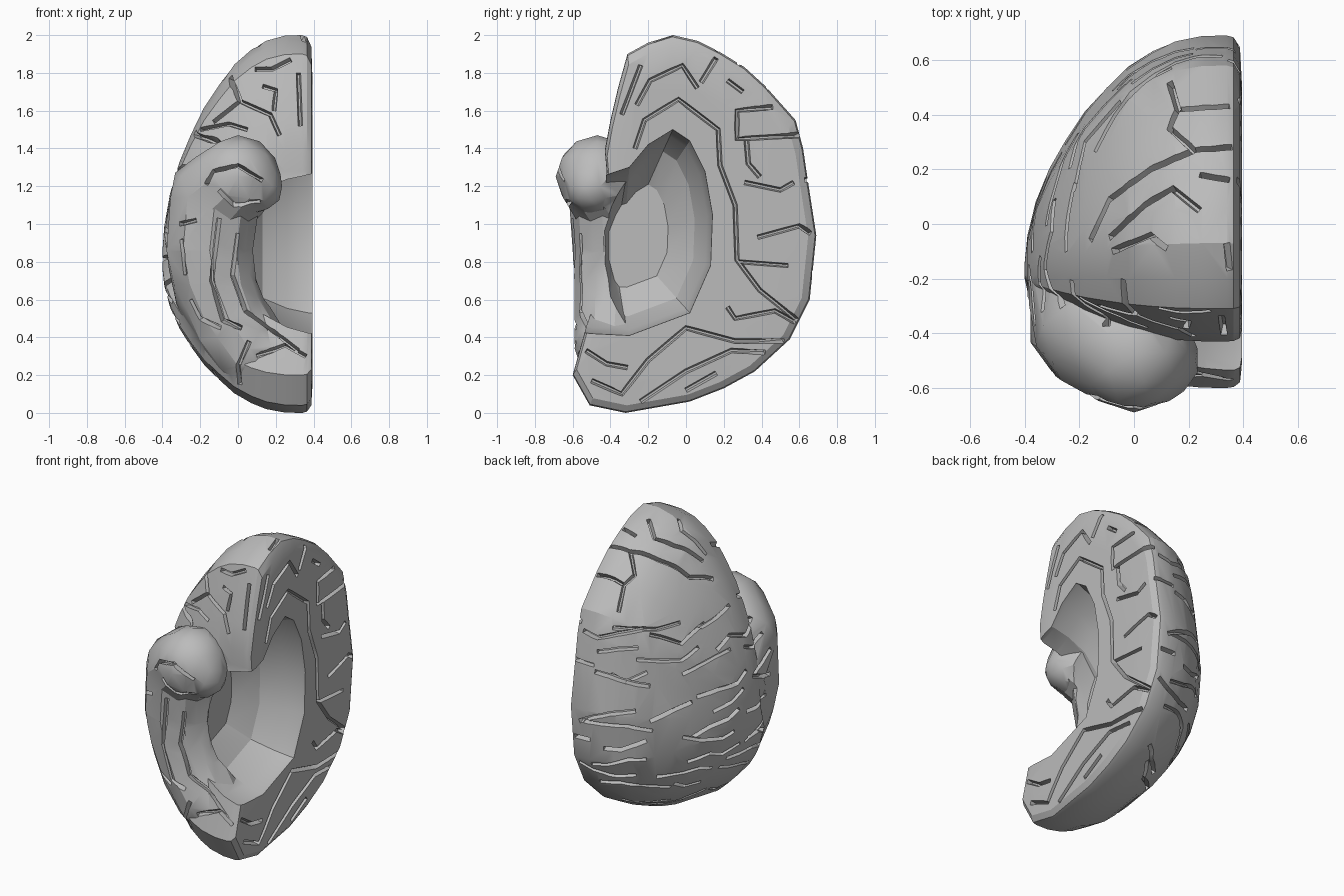
import bpy, bmesh, math, random
from mathutils import Vector
from mathutils.bvhtree import BVHTree

random.seed(4)
scene = bpy.context.scene
if "Cube" in bpy.data.objects:
    bpy.data.objects.remove(bpy.data.objects["Cube"], do_unlink=True)

# One plain grey for the whole model
grey = bpy.data.materials.new("plain grey")
grey.use_nodes = True
colour = (0.5, 0.5, 0.5, 1)
grey.diffuse_color = colour
for node in grey.node_tree.nodes:
    if node.type == 'BSDF_PRINCIPLED':
        node.inputs["Base Color"].default_value = colour


def add_loft(bm, rings):
    """Skin a list of equal-length rings and cap both ends."""
    loops = [[bm.verts.new(point) for point in ring] for ring in rings]
    faces = []
    count = len(loops[0])
    for low, high in zip(loops, loops[1:]):
        for i in range(count):
            j = (i + 1) % count
            faces.append(bm.faces.new((low[i], low[j], high[j], high[i])))
    faces.append(bm.faces.new(loops[0][::-1]))
    faces.append(bm.faces.new(loops[-1]))
    bmesh.ops.recalc_face_normals(bm, faces=faces)


def finish(name, bm):
    mesh = bpy.data.meshes.new(name)
    bm.to_mesh(mesh)
    bm.free()
    obj = bpy.data.objects.new(name, mesh)
    scene.collection.objects.link(obj)
    return obj


def combine(body, tool, operation):
    """Apply one boolean to the body and drop the tool."""
    tool.hide_render = True
    modifier = body.modifiers.new(operation.lower(), 'BOOLEAN')
    modifier.operation = operation
    modifier.solver = 'EXACT'
    modifier.use_self = True
    modifier.object = tool
    graph = bpy.context.evaluated_depsgraph_get()
    graph.update()
    result = bpy.data.meshes.new_from_object(body.evaluated_get(graph))
    body.modifiers.clear()
    if len(result.polygons) > 20:
        body.data = result
    bpy.data.objects.remove(tool, do_unlink=True)


def scaled_loft(name, outline, centre, steps):
    """Loft a side outline through (x, scale) steps about a centre."""
    cy, cz = centre
    bm = bmesh.new()
    add_loft(bm, [[(x, cy + (y - cy) * s, cz + (z - cz) * s) for y, z in outline] for x, s in steps])
    return finish(name, bm)


# Hemisphere dome with a gently bevelled inner side
dome_outline = [
    (-.43, 1.39), (-.40, 1.55), (-.36, 1.72), (-.31, 1.9), (-.2, 1.96), (-.07, 2), (.06, 1.97),
    (.18, 1.91), (.31, 1.83), (.42, 1.73), (.58, 1.55), (.62, 1.4), (.645, 1.23), (.69, .94),
    (.655, .6), (.55, .39), (.365, .22), (.2, .13), (.02, .06), (-.32, 0), (-.51, .04),
    (-.6, .2), (-.53, .45), (-.47, .7), (-.45, 1), (-.42, 1.28)]
dome_steps = [(.395, .8), (.388, .95), (.365, .992), (.34, 1), (.25, .998), (.15, .975), (.07, .935),
              (-.02, .87), (-.1, .78), (-.18, .68), (-.25, .56), (-.31, .44), (-.36, .3),
              (-.39, .16), (-.4, .05)]
brain = scaled_loft("brain_hemisphere", dome_outline, (-.18, .8), dome_steps)

# Bowl-shaped hollow in the inner side, open to the front
hollow_back = [(-.3, 1.3), (-.2, 1.42), (-.07, 1.5), (.02, 1.44), (.1, 1.28), (.14, 1.05),
               (.13, .78), (.02, .53), (-.3, .41)]
hollow_front = [(-.5, .42), (-.8, .45), (-.8, 1.2), (-.45, 1.25)]
hollow_centre = (-.33, .92)
hollow = scaled_loft("hollow_cutter", hollow_back + hollow_front, hollow_centre,
                     ((.6, 1), (.37, 1), (.26, .94), (.13, .8), (.02, .5)))
combine(brain, hollow, 'DIFFERENCE')


def ball_points(x, y, z, radius):
    ball = bmesh.new()
    bmesh.ops.create_icosphere(ball, subdivisions=2, radius=radius)
    points = [vert.co + Vector((x, y, z)) for vert in ball.verts]
    ball.free()
    return points


def rounded_link(first, second):
    """Stretch a skin over two balls."""
    bm = bmesh.new()
    for point in ball_points(*first) + ball_points(*second):
        bm.verts.new(point)
    bmesh.ops.convex_hull(bm, input=bm.verts)
    loose = [vert for vert in bm.verts if not vert.link_faces]
    bmesh.ops.delete(bm, geom=loose, context='VERTS')
    bmesh.ops.recalc_face_normals(bm, faces=bm.faces)
    return finish("side_lobe", bm)


# Side lobe: a chain of rounded links from its tip down the front
lobe_chain = [(.1, -.5, 1.2, .14), (0, -.47, 1.25, .22), (-.12, -.37, 1.14, .25),
              (-.15, -.36, .86, .24), (-.12, -.36, .68, .23), (-.05, -.37, .5, .22),
              (.06, -.38, .34, .21)]
side_swelling = [(-.12, -.37, 1.14, .25), (-.21, -.2, .95, .19), (-.12, -.36, .68, .23)]
links = list(zip(lobe_chain, lobe_chain[1:])) + list(zip(side_swelling, side_swelling[1:]))
lobe = rounded_link(*links[0])
for link in links[1:]:
    combine(lobe, rounded_link(*link), 'UNION')

# Scoop out the back of the lobe so it follows the hollow
lobe_front = [(-.41, .56), (-.46, .75), (-.46, .98), (-.4, 1.13)]
scoop = scaled_loft("lobe_scoop", hollow_back + lobe_front, hollow_centre,
                    ((.6, 1.02), (.37, 1.02), (.25, .97), (.12, .84), (0, .56)))
combine(lobe, scoop, 'DIFFERENCE')
combine(brain, lobe, 'UNION')

# Groove paths, drawn flat and then projected onto the body
inner_paths = [
    [(-.27, 1.4), (-.22, 1.55), (-.04, 1.66), (.17, 1.5), (.18, 1.31), (.26, 1.1), (.27, .81),
     (.39, .65), (.59, .49)],
    [(-.26, 1.63), (-.19, 1.76), (-.02, 1.84), (.06, 1.72)],
    [(-.34, 1.58), (-.24, 1.84)],
    [(.46, 1.62), (.27, 1.6), (.27, 1.45), (.6, 1.47)],
    [(.32, 1.44), (.33, 1.32), (.39, 1.25)],
    [(.31, 1.22), (.5, 1.18), (.57, 1.22)],
    [(.38, .93), (.6, .99), (.66, .95)],
    [(.28, .8), (.54, .78)],
    [(.22, .56), (.26, .5), (.47, .54), (.58, .48)],
    [(-.5, .17), (-.34, .1), (-.2, .28), (0, .45), (.26, .38), (.52, .38)],
    [(-.24, .06), (0, .22), (.24, .33), (.42, .32)],
    [(0, .12), (.16, .21)],
    [(-.53, .33), (-.42, .26), (-.31, .24)],
    [(.22, 1.76), (.3, 1.7)],
    [(.08, 1.75), (.16, 1.88)]]
front_paths = [
    [(-.2, 1.5), (-.05, 1.53), (.05, 1.5)],
    [(-.13, 1.54), (.01, 1.65), (.17, 1.58), (.22, 1.47)],
    [(.01, 1.65), (-.04, 1.78)],
    [(.09, 1.82), (.18, 1.82), (.28, 1.87)],
    [(.13, 1.73), (.2, 1.71), (.19, 1.6)],
    [(.32, 1.8), (.33, 1.52)],
    [(-.17, 1.21), (-.13, 1.28), (0, 1.31), (.13, 1.23)],
    [(-.1, 1.18), (-.02, 1.1), (.12, 1.12)],
    [(-.1, 1.03), (-.14, .7), (-.08, .49), (.02, .45)],
    [(0, .95), (-.03, .73), (.04, .54), (.19, .43), (.32, .33)],
    [(-.25, .6), (-.2, .5), (-.09, .45)],
    [(.06, .38), (0, .25), (.01, .15)],
    [(.1, .3), (.25, .36), (.36, .3)],
    [(-.3, .92), (-.28, .73)],
    [(-.31, 1), (-.22, 1.02)]]
top_paths = [
    [(.13, .52), (.16, .42), (.13, .35), (.22, .27), (.36, .28)],
    [(.35, .43), (.17, .42)],
    [(.22, .27), (.06, .2), (-.09, .09), (-.16, -.06)],
    [(-.09, -.05), (.04, .07), (.14, .13), (.24, .05)],
    [(-.08, -.1), (.06, -.04), (.12, -.09)],
    [(.24, .18), (.35, .16)],
    [(.34, -.07), (.35, -.17)],
    [(-.22, .12), (-.18, .3), (-.05, .45)]]


def wandering_paths(left, right, low, high, gap):
    """Rows of bent, nearly level paths."""
    paths = []
    height = low
    while height < high:
        across = left + random.uniform(0, gap)
        while across < right:
            z = height + random.uniform(-.03, .03)
            path = [(across, z)]
            for bend in range(random.choice((2, 3))):
                across += random.uniform(.08, .14)
                z += random.uniform(-.06, .05)
                path.append((across, z))
            paths.append(path)
            across += random.uniform(.05, gap)
        height += gap
    return paths


projections = [
    (inner_paths, lambda a, b: (2, a, b), (-1, 0, 0)),
    (front_paths, lambda a, b: (a, -2, b), (0, 1, 0)),
    (top_paths, lambda a, b: (a, b, 4), (0, 0, -1)),
    (wandering_paths(-.4, .3, .25, 1.5, .12), lambda a, b: (-2, a, b), (1, 0, 0)),
    (wandering_paths(-.1, .25, .25, 1.5, .12), lambda a, b: (a, 2, b), (0, -1, 0))]
surface = bmesh.new()
surface.from_mesh(brain.data)
tree = BVHTree.FromBMesh(surface)
surface.free()


def add_groove(bm, hits):
    """Sweep a narrow wedge along the surface points."""
    depth = random.uniform(.032, .042)
    half = random.uniform(.011, .014)
    last = len(hits) - 1
    rings = []
    for i, (point, normal) in enumerate(hits):
        before, after = hits[max(i - 1, 0)], hits[min(i + 1, last)]
        up = (before[1] + normal + after[1]).normalized()
        side = up.cross(after[0] - before[0]).normalized() * half
        floor, roof = point - up * depth, point + up * .025
        rings.append([floor - side * .4, floor + side * .4, roof + side * 1.4, roof - side * 1.4])
    add_loft(bm, rings)


bm = bmesh.new()
for paths, origin, direction in projections:
    for path in paths:
        flat = [Vector(path[0])]
        for start, end in zip(map(Vector, path), map(Vector, path[1:])):
            pieces = max(1, math.ceil((end - start).length / .08))
            flat += [start.lerp(end, (k + 1) / pieces) for k in range(pieces)]
        hits = []
        for a, b in flat:
            point, normal, _, _ = tree.ray_cast(Vector(origin(a, b)), Vector(direction))
            if point is None or (hits and (point - hits[-1][0]).length > .17):
                break
            hits.append((point, normal))
        if len(hits) > 1:
            add_groove(bm, hits)
combine(brain, finish("groove_cutter", bm), 'DIFFERENCE')

# Grey faces, smooth with crisp groove edges
brain.data.materials.clear()
brain.data.materials.append(grey)
bpy.ops.object.select_all(action='DESELECT')
brain.select_set(True)
bpy.context.view_layer.objects.active = brain
bpy.ops.object.shade_smooth_by_angle(angle=math.radians(25))
